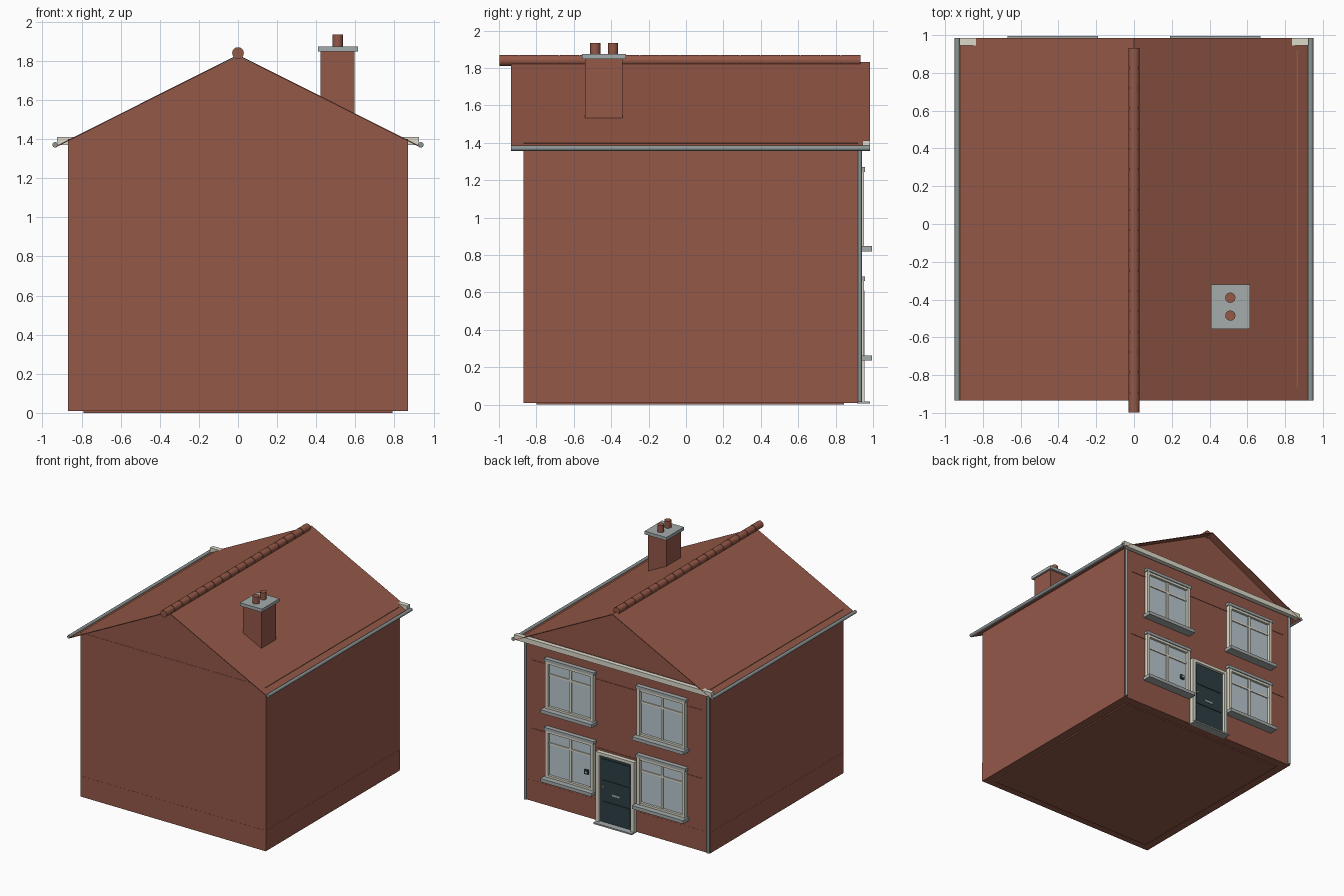
import bpy, bmesh, math
from mathutils import Matrix

if "Cube" in bpy.data.objects:
    bpy.data.objects.remove(bpy.data.objects["Cube"])


def mat(name, r, g, b):
    m = bpy.data.materials.new(name)
    lin = [((c / 255 + 0.055) / 1.055) ** 2.4 for c in (r, g, b)]
    m.diffuse_color = (*lin, 1)
    m.use_nodes = True
    m.node_tree.nodes["Principled BSDF"].inputs["Base Color"].default_value = m.diffuse_color
    return m


BRICK = mat("brick", 148, 88, 73)
TILE = mat("roof tile", 148, 88, 71)
STONE = mat("grey stone", 165, 172, 171)
PIPE = mat("gutter grey", 140, 149, 149)
CREAM = mat("cream paint", 220, 218, 202)
GLASS = mat("window glass", 186, 200, 208)
DOOR = mat("dark teal", 44, 62, 68)
METAL = mat("brass", 190, 175, 130)


def finish(name, bm, material):
    bmesh.ops.recalc_face_normals(bm, faces=bm.faces)
    me = bpy.data.meshes.new(name)
    bm.to_mesh(me)
    bm.free()
    me.materials.append(material)
    ob = bpy.data.objects.new(name, me)
    bpy.context.collection.objects.link(ob)
    return ob


def boxes(name, material, *bounds):
    """One object out of boxes given as (x0, x1, y0, y1, z0, z1)."""
    bm = bmesh.new()
    for x0, x1, y0, y1, z0, z1 in bounds:
        m = Matrix.Translation(((x0 + x1) / 2, (y0 + y1) / 2, (z0 + z1) / 2))
        bmesh.ops.create_cube(bm, size=1, matrix=m @ Matrix.Diagonal((x1 - x0, y1 - y0, z1 - z0, 1)))
    return finish(name, bm, material)


def rod(name, material, center, r, length, axis="Z", sides=16):
    bm = bmesh.new()
    m = Matrix.Translation(center)
    if axis == "Y":
        m = m @ Matrix.Rotation(math.pi / 2, 4, "X")
    bmesh.ops.create_cone(bm, cap_ends=True, segments=sides, radius1=r, radius2=r, depth=length, matrix=m)
    for f in bm.faces:
        f.smooth = len(f.verts) == 4
    for e in bm.edges:
        e.smooth = all(len(f.verts) == 4 for f in e.link_faces)
    return finish(name, bm, material)


def prism(name, material, profile, y0, y1):
    """Extrude an (x, z) profile along y."""
    bm = bmesh.new()
    f = bm.faces.new([bm.verts.new((x, y0, z)) for x, z in profile])
    geo = bmesh.ops.extrude_face_region(bm, geom=[f])["geom"]
    bmesh.ops.translate(bm, verts=[v for v in geo if isinstance(v, bmesh.types.BMVert)], vec=(0, y1 - y0, 0))
    return finish(name, bm, material)


F, B = -0.87, 0.92   # plain wall and door wall

# Walls
boxes("base_slab", BRICK, (-0.79, 0.79, -0.80, 0.845, 0, 0.012))
boxes("plinth", BRICK, (-0.87, 0.87, F, B, 0.01, 0.185))
boxes("house_walls", BRICK, (-0.869, 0.869, F + 0.001, B - 0.001, 0.185, 1.40))
prism("gable_walls", BRICK, [(-0.86, 1.395), (0.86, 1.395), (0, 1.825)], F + 0.003, B - 0.003)
boxes("brick_courses", BRICK, *[(-0.8, 0.8, B - 0.002, B + 0.003, z, z + 0.008) for z in (0.62, 1.20)])

# Roof sheet with eaves, ridge tiles
prism("roof", TILE, [(-0.932, 1.364), (0, 1.832), (0.932, 1.364),
                     (0.932, 1.358), (0, 1.826), (-0.932, 1.358)], -0.935, 0.985)
rod("ridge_core", TILE, (0, -0.03, 1.84), 0.026, 1.92, "Y")
n, step = 18, 1.935 / 18
for i in range(n):
    rod(f"ridge_tile_{i + 1}", TILE, (0, -1 + step * (i + 0.5), 1.84), 0.03, step - 0.006, "Y")

# Chimney
boxes("chimney_stack", BRICK, (0.423, 0.597, -0.54, -0.34, 1.50, 1.85))
boxes("chimney_cap", STONE, (0.408, 0.613, -0.555, -0.32, 1.848, 1.875))
for i, y in enumerate((-0.485, -0.39)):
    rod(f"chimney_pot_{i + 1}", TILE, (0.51, y, 1.90), 0.027, 0.07)

# Fascia, gutters and drain pipes
boxes("fascia_board", CREAM, (-0.925, 0.925, 0.945, 0.984, 1.37, 1.412))
for side, s in (("right", 1), ("left", -1)):
    rod(f"gutter_{side}", PIPE, (s * 0.935, 0.025, 1.371), 0.014, 1.92, "Y")
    rod(f"drain_pipe_{side}", PIPE, (s * 0.858, B + 0.009, 0.70), 0.011, 1.37, "Z", 12)

# Windows: glass, frame with mullion and transom, lintel, sill
for row, z in (("lower", 0.236), ("upper", 0.82)):
    for side, c in (("right", 0.43), ("left", -0.43)):
        name = f"{row}_{side}_window"
        zb, zt, w, fr = z + 0.025, z + 0.425, 0.225, 0.026
        boxes(name + "_glass", GLASS, (c - w + fr, c + w - fr, B - 0.005, B + 0.008, zb, zt))
        boxes(name + "_frame", CREAM,
              (c - w, c - w + fr, B - 0.005, B + 0.033, zb, zt),
              (c + w - fr, c + w, B - 0.005, B + 0.033, zb, zt),
              (c - w + fr, c + w - fr, B - 0.005, B + 0.028, zt - 0.02, zt),
              (c - w + fr, c + w - fr, B - 0.005, B + 0.028, zb, zb + 0.02))
        boxes(name + "_bars", CREAM,
              (c - 0.01, c + 0.01, B, B + 0.018, zb + 0.02, zt - 0.02),
              (c - w + fr, c + w - fr, B, B + 0.016, zt - 0.12, zt - 0.105))
        boxes(name + "_lintel", STONE, (c - 0.233, c + 0.233, B - 0.005, B + 0.036, zt, z + 0.45))
        boxes(name + "_sill", STONE, (c - 0.24, c + 0.24, B - 0.005, 0.995, z, z + 0.028))

# Door with surround, panels and fittings
boxes("door_frame", CREAM, (-0.18, -0.15, B - 0.005, 0.955, 0.018, 0.585),
      (0.15, 0.18, B - 0.005, 0.955, 0.018, 0.585), (-0.18, 0.18, B - 0.005, 0.955, 0.585, 0.61))
boxes("door", DOOR, (-0.15, 0.15, B - 0.005, 0.932, 0.018, 0.585))
boxes("door_panels", DOOR, *[(-0.13, 0.13, 0.93, 0.938, z, z + 0.155) for z in (0.04, 0.22, 0.40)])
boxes("letterbox", STONE, (-0.035, 0.035, 0.937, 0.942, 0.262, 0.278))
rod("door_knob", METAL, (0.12, 0.943, 0.32), 0.008, 0.014, "Y", 12)
boxes("doorstep", STONE, (-0.18, 0.18, B - 0.005, 0.985, 0.006, 0.018))

# Small bell box beside the door
boxes("bell_box", DOOR, (0.26, 0.295, B, 0.945, 0.385, 0.42))
boxes("bell_button", CREAM, (0.271, 0.284, 0.945, 0.949, 0.396, 0.409))
